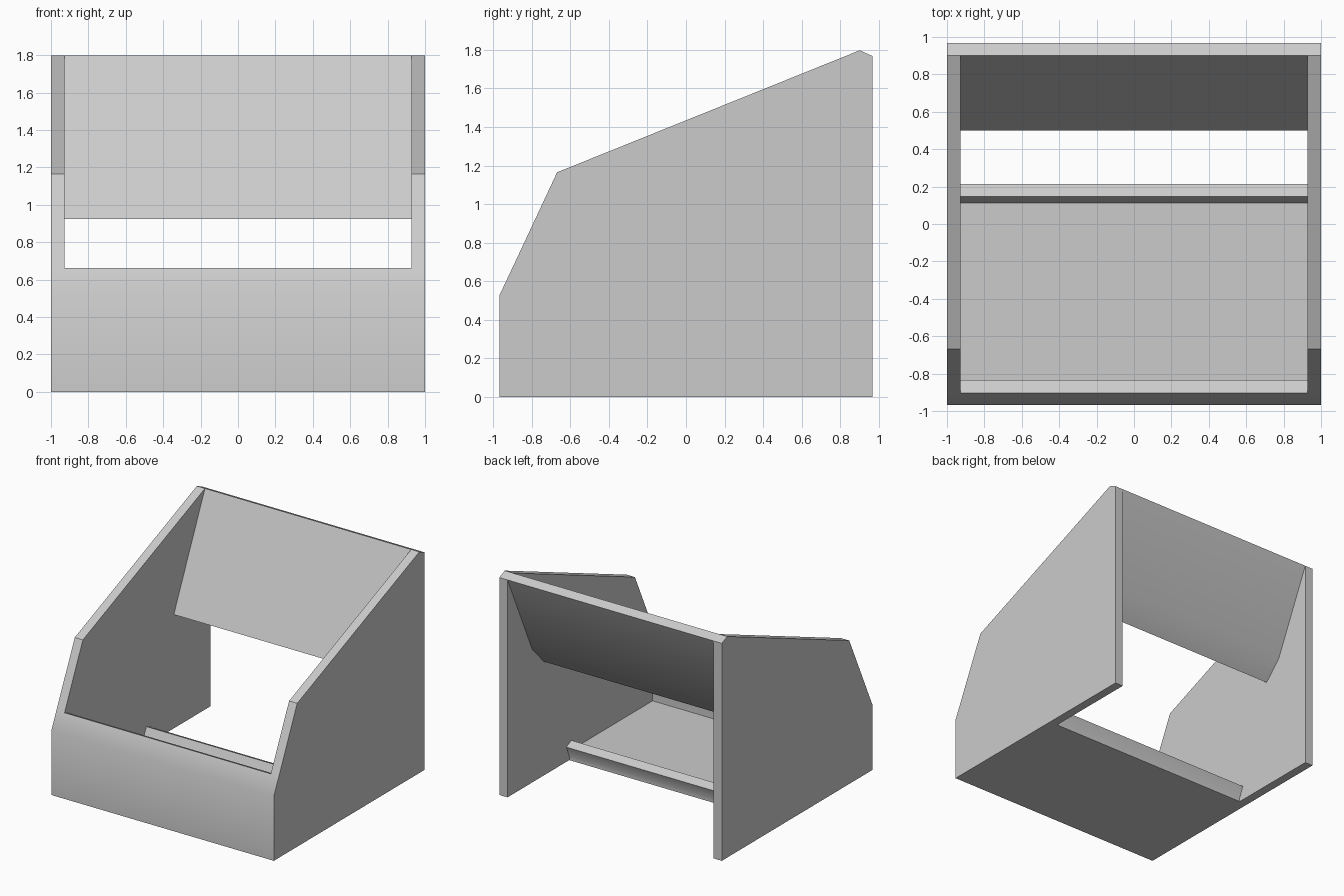
import bpy
import bmesh
import math

cube = bpy.data.objects.get("Cube")
if cube:
    bpy.data.objects.remove(cube, do_unlink=True)

grey = bpy.data.materials.new("plain grey")
grey.use_nodes = True
grey.diffuse_color = (0.6, 0.6, 0.6, 1)
grey.node_tree.nodes["Principled BSDF"].inputs["Base Color"].default_value = grey.diffuse_color

HALF = 1.0        # half of the full width
INNER = 0.927     # inside face of each side


def extrude_profile(name, profile, x0, x1):
    """Extrude a (y, z) outline along x and smooth its shallow bends."""
    bm = bmesh.new()
    face = bm.faces.new([bm.verts.new((x0, y, z)) for y, z in profile])
    grown = bmesh.ops.extrude_face_region(bm, geom=[face])
    moved = [v for v in grown["geom"] if isinstance(v, bmesh.types.BMVert)]
    bmesh.ops.translate(bm, verts=moved, vec=(x1 - x0, 0, 0))
    bmesh.ops.recalc_face_normals(bm, faces=bm.faces)
    mesh = bpy.data.meshes.new(name)
    bm.to_mesh(mesh)
    bm.free()
    mesh.materials.append(grey)
    obj = bpy.data.objects.new(name, mesh)
    bpy.context.collection.objects.link(obj)
    bpy.ops.object.select_all(action="DESELECT")
    obj.select_set(True)
    bpy.context.view_layer.objects.active = obj
    bpy.ops.object.shade_smooth_by_angle(angle=math.radians(30))
    return obj


# Side panels
side = [(-0.968, 0), (-0.968, 0.525), (-0.903, 0.663), (-0.668, 1.165),
        (0.9, 1.797), (0.968, 1.767), (0.968, 0)]
for label, sign in (("left", 1), ("right", -1)):
    extrude_profile(label + "_side_panel", side, sign * INNER, sign * HALF)

# Tray: front wall, floor and low slanted lip in one piece
tray = [(-0.968, 0), (-0.968, 0.525), (-0.903, 0.663), (-0.835, 0.632),
        (-0.895, 0.51), (-0.895, 0.073), (0.112, 0.073), (0.147, 0.15),
        (0.213, 0.12), (0.175, 0.035), (0.175, 0)]
extrude_profile("front_wall_and_floor", tray, -INNER, INNER)

# Slanted upper panel with a bevelled lower edge
screen = [(0.9, 1.797), (0.968, 1.767), (0.65, 1.08), (0.5, 0.925)]
extrude_profile("slanted_upper_panel", screen, -INNER, INNER)
